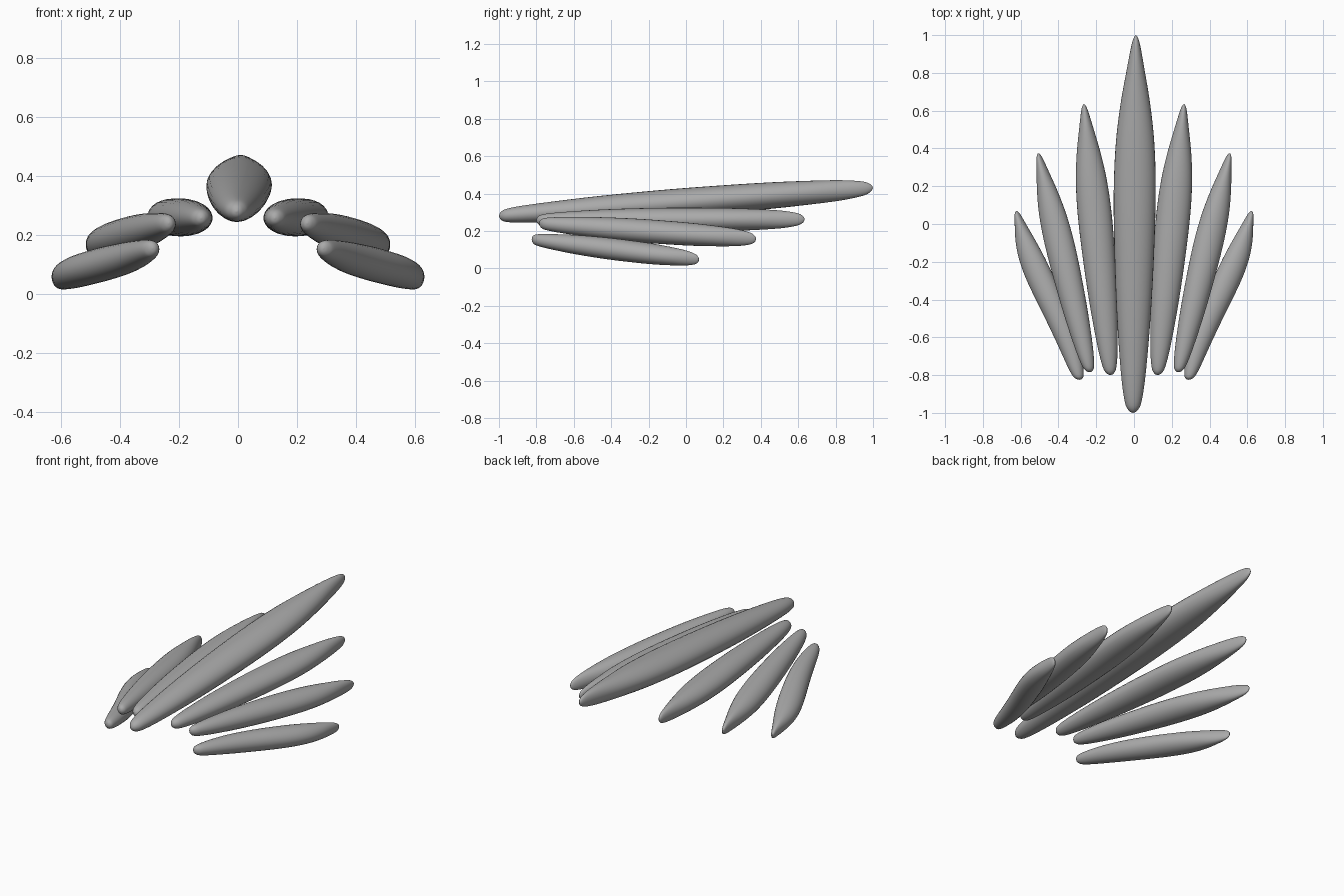
import bpy, bmesh, math
from mathutils import Vector

cube = bpy.data.objects.get("Cube")
if cube:
    bpy.data.objects.remove(cube)

grey = bpy.data.materials.new("mid_grey")
grey.use_nodes = True
grey.diffuse_color = (0.4, 0.4, 0.4, 1)
grey.node_tree.nodes["Principled BSDF"].inputs["Base Color"].default_value = (0.4, 0.4, 0.4, 1)

# Blade profile: position along length, width factor, thickness factor
PROFILE = [Vector(p) for p in (
    (0, 0, 0), (.006, .2, .3), (.03, .4, .52), (.11, .6, .7), (.27, .82, .9),
    (.45, .96, 1), (.6, 1, 1), (.72, .91, .96), (.82, .7, .87), (.91, .42, .74),
    (.97, .22, .53), (.993, .1, .28), (1, 0, 0))]
SIDES, STEPS = 28, 4


def smooth_profile():
    """Catmull-Rom curve through the profile stations, without the two end points."""
    pts, out = PROFILE, []
    for i in range(len(pts) - 1):
        b, c = pts[i], pts[i + 1]
        a = pts[i - 1] if i else b
        d = pts[min(i + 2, len(pts) - 1)]
        for k in range(STEPS):
            u = k / STEPS
            out.append(b + (c - a) * (u / 2) + (2 * a - 5 * b + 4 * c - d) * (u * u / 2)
                       + (3 * b - a - 3 * c + d) * (u ** 3 / 2))
    return out[1:]


def blade(name, start, end, half_width, half_thick, roll=0, bend=0, side=1):
    start, end = Vector(start), Vector(end)
    bm = bmesh.new()

    def vert(p):
        return bm.verts.new((p.x * side, p.y, p.z))

    # Elliptical rings along the centre line
    rings = []
    for t, w, h in smooth_profile():
        centre = start.lerp(end, t) + Vector((bend * math.sin(2 * math.pi * t), 0, 0))
        ring = []
        for k in range(SIDES):
            a = math.tau * k / SIDES
            x, z = half_width * w * math.cos(a), half_thick * h * math.sin(a)
            ring.append(vert(centre + Vector((x * math.cos(roll) + z * math.sin(roll), 0,
                                              z * math.cos(roll) - x * math.sin(roll)))))
        rings.append(ring)
    # Skin and close both tips
    for r, q in zip(rings, rings[1:]):
        for k in range(SIDES):
            n = (k + 1) % SIDES
            bm.faces.new((r[k], r[n], q[n], q[k]))
    for ring, p in ((rings[0], start), (rings[-1], end)):
        tip = vert(p)
        for k in range(SIDES):
            bm.faces.new((ring[k], ring[(k + 1) % SIDES], tip))
    bmesh.ops.recalc_face_normals(bm, faces=bm.faces)
    for f in bm.faces:
        f.smooth = True
    mesh = bpy.data.meshes.new(name)
    bm.to_mesh(mesh)
    bm.free()
    mesh.materials.append(grey)
    bpy.context.collection.objects.link(bpy.data.objects.new(name, mesh))


# Long central blade
blade("centre_blade", (-.005, -1, .28), (.01, 1, .43), .111, .074)

# Three mirrored pairs, fanning outwards and downwards
for side, label in ((1, "left"), (-1, "right")):
    blade(label + "_inner_blade", (.125, -.80, .257), (.265, .635, .262),
          .09, .064, 0, 0, side)
    blade(label + "_middle_blade", (.235, -.785, .24), (.506, .375, .157),
          .08, .062, math.radians(10), 0, side)
    blade(label + "_outer_blade", (.29, -.825, .155), (.622, .07, .047),
          .077, .057, math.radians(12), -.012, side)
